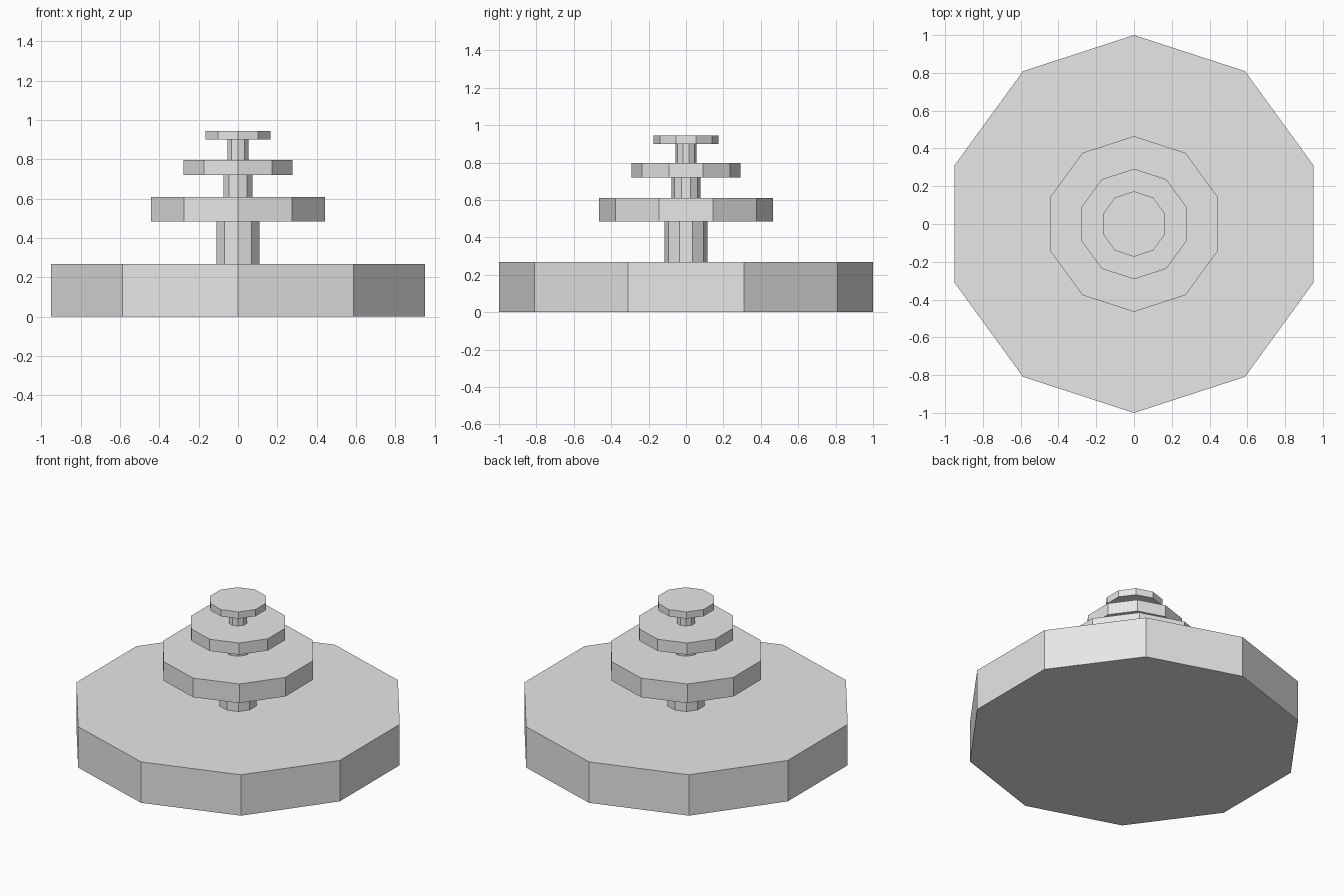
import bpy
import math

cube = bpy.data.objects.get("Cube")
if cube:
    bpy.data.objects.remove(cube, do_unlink=True)

# Single stone colour
stone = bpy.data.materials.new("light_grey_stone")
stone.use_nodes = True
colour = (0.8, 0.8, 0.8, 1)
stone.diffuse_color = colour
stone.node_tree.nodes["Principled BSDF"].inputs["Base Color"].default_value = colour


def decagon(name, radius, bottom, top):
    """Flat-sided ten-cornered drum with a corner facing the front."""
    bpy.ops.mesh.primitive_cylinder_add(
        vertices=10, radius=radius, depth=top - bottom,
        location=(0, 0, (bottom + top) / 2))
    part = bpy.context.object
    part.name = name
    part.data.materials.append(stone)


# Wide base, then alternating stems and shrinking tiers
decagon("base", 1.0, 0, 0.267)
decagon("lower_stem", 0.115, 0.267, 0.485)
decagon("lower_tier", 0.465, 0.485, 0.61)
decagon("middle_stem", 0.077, 0.61, 0.72)
decagon("middle_tier", 0.292, 0.72, 0.797)
decagon("upper_stem", 0.055, 0.797, 0.9)
decagon("upper_tier", 0.173, 0.9, 0.944)
